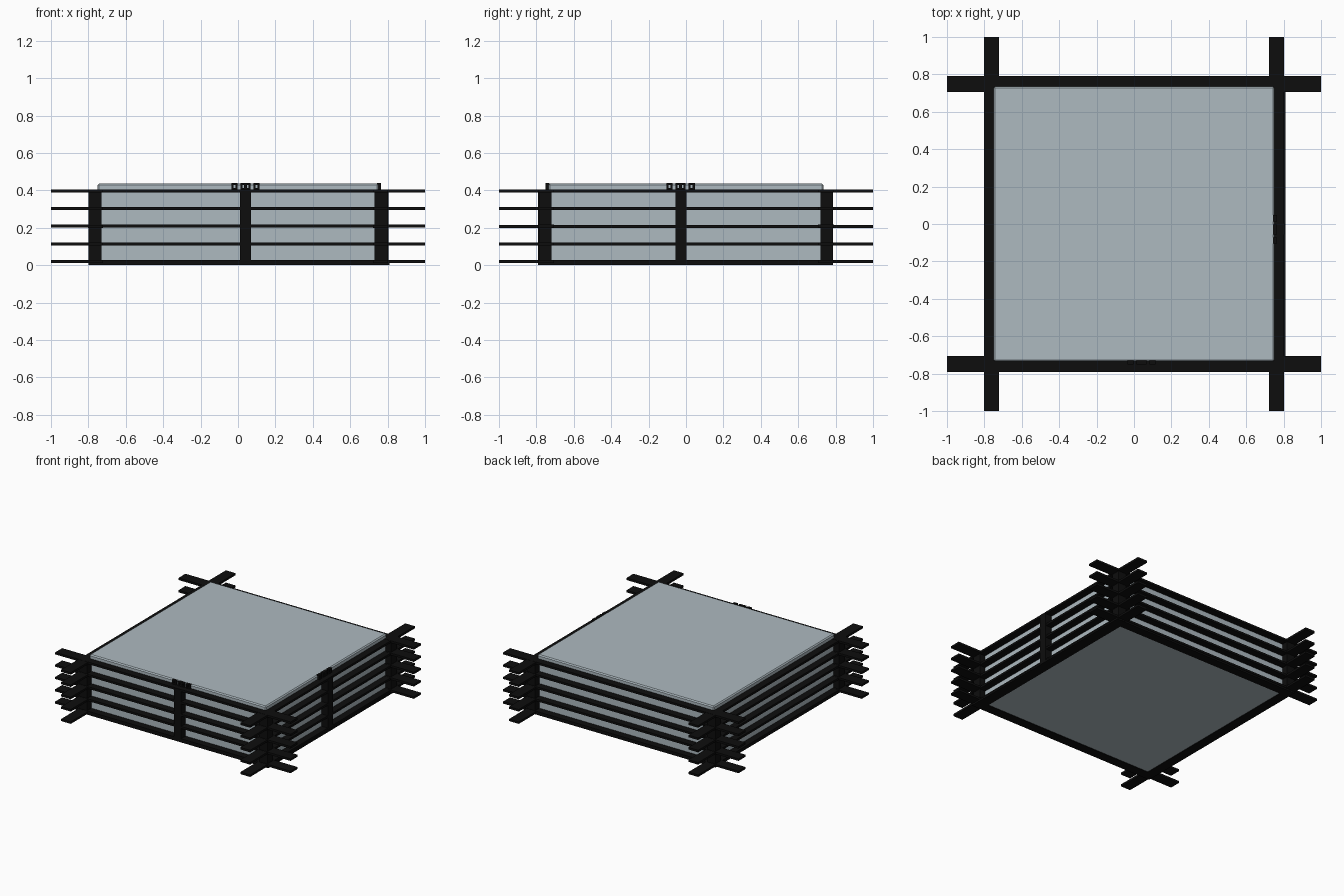
import bpy, bmesh
from mathutils import Matrix, Vector

cube = bpy.data.objects.get("Cube")
if cube:
    bpy.data.objects.remove(cube, do_unlink=True)


def material(name, rgb, rough):
    m = bpy.data.materials.new(name)
    m.use_nodes = True
    color = (*rgb, 1)
    m.diffuse_color = color
    bsdf = m.node_tree.nodes["Principled BSDF"]
    bsdf.inputs["Base Color"].default_value = color
    bsdf.inputs["Roughness"].default_value = rough
    return m


black = material("black", (0.004, 0.004, 0.004), 0.6)
grey = material("blue_grey", (0.42, 0.49, 0.53), 0.5)


def boxes(name, spans, mat, bevel=0):
    """One object made of boxes, each given by its low and high corner."""
    bm = bmesh.new()
    for low, high in spans:
        low, high = Vector(low), Vector(high)
        place = Matrix.Translation((low + high) / 2) @ Matrix.Diagonal((*(high - low), 1))
        bmesh.ops.create_cube(bm, size=1, matrix=place)
    mesh = bpy.data.meshes.new(name)
    bm.to_mesh(mesh)
    bm.free()
    mesh.materials.append(mat)
    obj = bpy.data.objects.new(name, mesh)
    bpy.context.collection.objects.link(obj)
    if bevel:
        mod = obj.modifiers.new("soft_edge", "BEVEL")
        mod.width = bevel
        mod.segments = 1
    return obj


# Solid body with a lightly chamfered top
boxes("body", [((-0.75, -0.735, 0.004), (0.75, 0.735, 0.436))], grey, 0.008)

# Flat frame around the underside
boxes("base_frame", [
    ((-0.80, -0.79, 0), (0.81, -0.715, 0.013)),
    ((-0.80, 0.715, 0), (0.81, 0.785, 0.013)),
    ((-0.80, -0.715, 0), (-0.725, 0.715, 0.013)),
    ((0.725, -0.715, 0), (0.81, 0.715, 0.013)),
], black)

# Crossing slats, five layers on each side
for layer in range(5):
    z = 0.012 + layer * 0.0945
    top = z + 0.016
    for side, label in ((-1, "front"), (1, "back")):
        y = side * 0.748
        boxes(f"{label}_slat_{layer + 1}", [((-1, y - 0.042, z), (1, y + 0.042, top))], black)
    for side, label in ((-1, "right"), (1, "left")):
        x = -side * 0.762
        # a hair lower, so the crossing faces do not coincide
        boxes(f"{label}_slat_{layer + 1}",
              [((x - 0.041, -1, z - 0.001), (x + 0.041, 1, top - 0.001))], black)

# Corner posts
for sx in (-1, 1):
    for sy in (-1, 1):
        x, y = sx * 0.765, sy * 0.752
        boxes(f"{'back' if sy > 0 else 'front'}_corner_post_{'a' if sx < 0 else 'b'}",
              [((x - 0.034, y - 0.034, 0.005), (x + 0.034, y + 0.034, 0.4))], black)

# Middle posts on two sides
boxes("front_middle_post", [((0.01, -0.792, 0.005), (0.07, -0.73, 0.402))], black)
boxes("side_middle_post", [((0.74, -0.057, 0.005), (0.805, 0.003, 0.402))], black)


def clasp(name, middle, along_x, near, far):
    """Three small open frames standing in a row on the top slat."""
    spans = []
    for offset, half in ((-0.059, 0.017), (0, 0.027), (0.059, 0.017)):
        c = middle + offset
        bars = [(c - half, c - half + 0.011, 0.404, 0.44),
                (c + half - 0.011, c + half, 0.404, 0.44),
                (c - half, c + half, 0.404, 0.414),
                (c - half, c + half, 0.43, 0.44)]
        if not offset:
            bars.append((c - 0.008, c + 0.008, 0.404, 0.44))
        for a, b, z0, z1 in bars:
            if along_x:
                spans.append(((a, near, z0), (b, far, z1)))
            else:
                spans.append(((near, a, z0), (far, b, z1)))
    boxes(name, spans, black)


clasp("front_clasp", 0.04, True, -0.75, -0.73)
clasp("side_clasp", -0.029, False, 0.742, 0.765)
